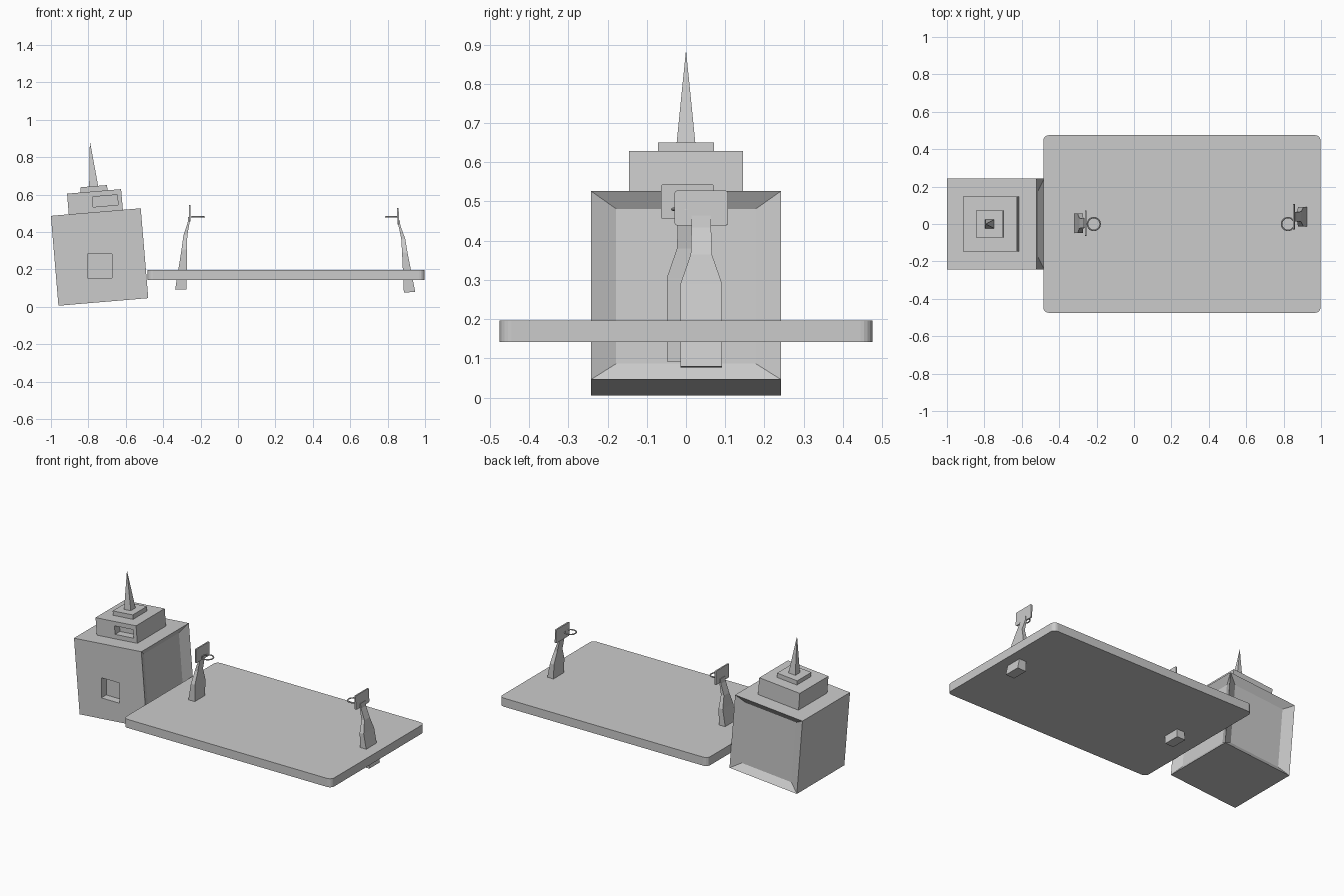
import bpy, bmesh
from math import radians, sin, cos
from mathutils import Matrix, Vector

cube = bpy.data.objects.get("Cube")
if cube:
    bpy.data.objects.remove(cube, do_unlink=True)

grey = bpy.data.materials.new("plain_grey")
grey.use_nodes = True
grey.diffuse_color = (0.6, 0.6, 0.6, 1)
grey.node_tree.nodes["Principled BSDF"].inputs["Base Color"].default_value = (0.6, 0.6, 0.6, 1)

TILT = radians(4.8)
TOWER = Matrix.Translation((-0.74, 0, 0.266)) @ Matrix.Rotation(-TILT, 4, 'Y')


def finish(name, bm, matrix=Matrix()):
    bmesh.ops.transform(bm, matrix=matrix, verts=bm.verts)
    bmesh.ops.recalc_face_normals(bm, faces=bm.faces)
    mesh = bpy.data.meshes.new(name)
    bm.to_mesh(mesh)
    bm.free()
    mesh.materials.append(grey)
    ob = bpy.data.objects.new(name, mesh)
    bpy.context.collection.objects.link(ob)
    return ob


def box(lo, hi):
    bm = bmesh.new()
    lo, hi = Vector(lo), Vector(hi)
    bmesh.ops.create_cube(bm, size=1)
    bmesh.ops.scale(bm, vec=hi - lo, verts=bm.verts)
    bmesh.ops.translate(bm, vec=(lo + hi) / 2, verts=bm.verts)
    return bm


def recess(bm, normal, centre, half_w, half_h, depth, straight=False, turn=0):
    """Sink a rectangular panel into the side facing normal."""
    normal = Vector(normal)
    face = max(bm.faces, key=lambda f: f.normal.dot(normal) + f.calc_area())
    mid = face.calc_center_median()
    side = Vector((abs(normal.y), abs(normal.x), 0))
    bmesh.ops.inset_individual(bm, faces=[face], thickness=0.01)
    for v in face.verts:
        a = half_w if (v.co - mid).dot(side) > 0 else -half_w
        b = half_h if v.co.z > mid.z else -half_h
        a, b = a * cos(turn) + b * sin(turn), b * cos(turn) - a * sin(turn)
        v.co = mid + side * (centre[0] + a) + Vector((0, 0, centre[1] + b))
        if not straight:
            v.co -= normal * depth
    if straight:
        new = bmesh.ops.extrude_discrete_faces(bm, faces=[face])["faces"][0]
        bmesh.ops.translate(bm, vec=-normal * depth, verts=new.verts)


# Leaning tower: body with two framed panels and a window
bm = box((-0.241, -0.242, -0.241), (0.241, 0.242, 0.241))
recess(bm, (1, 0, 0), (0, 0), 0.178, 0.198, 0.03)
recess(bm, (0, 1, 0), (0, 0), 0.178, 0.198, 0.03)
recess(bm, (0, -1, 0), (-0.004, -0.048), 0.065, 0.065, 0.05, True, TILT)
finish("tower_body", bm, TOWER)

# Stepped roof with a slot window, cap and spire
bm = box((-0.145, -0.146, 0.241), (0.145, 0.146, 0.352))
recess(bm, (0, -1, 0), (0.055, 0), 0.067, 0.027, 0.05, True)
finish("roof_tier", bm, TOWER)
finish("roof_cap", box((-0.072, -0.072, 0.352), (0.072, 0.072, 0.38)), TOWER)
bm = bmesh.new()
bmesh.ops.create_cone(bm, cap_ends=True, segments=4, radius1=0.034, radius2=0, depth=0.243)
finish("spire", bm, TOWER @ Matrix.Translation((0, 0, 0.5015)) @ Matrix.Rotation(radians(45), 4, 'Z'))


def round_edges(bm, axis, radius, segments):
    edges = [e for e in bm.edges
             if abs((e.verts[0].co - e.verts[1].co).normalized()[axis]) > 0.9]
    bmesh.ops.bevel(bm, geom=edges, offset=radius, segments=segments, profile=0.5,
                    affect='EDGES')


# Court slab with rounded corners
bm = box((-0.485, -0.475, 0.142), (0.998, 0.475, 0.197))
round_edges(bm, 2, 0.03, 5)
finish("court_slab", bm)


# Hoop post: lofted sections as height, outer x, inner x, half width
SECTIONS = [(0.092, -0.336, -0.275, 0.053), (0.305, -0.302, -0.273, 0.053),
            (0.38, -0.292, -0.271, 0.027), (0.45, -0.269, -0.259, 0.025),
            (0.48, -0.266, -0.259, 0.025)]


def loft(sections):
    bm = bmesh.new()
    rings = [[bm.verts.new(p) for p in ((a, -w, z), (b, -w, z), (b, w, z), (a, w, z))]
             for z, a, b, w in sections]
    for low, high in zip(rings, rings[1:]):
        for i in range(4):
            j = (i + 1) % 4
            bm.faces.new((low[i], low[j], high[j], high[i]))
    bm.faces.new(rings[0])
    bm.faces.new(rings[-1])
    return bm


def hoop(name, matrix, ring_centre):
    finish(name + "_post", loft(SECTIONS), matrix)
    bm = box((-0.263, -0.068, 0.455), (-0.254, 0.068, 0.544))
    round_edges(bm, 0, 0.006, 2)
    finish(name + "_backboard", bm, matrix)
    bpy.ops.mesh.primitive_torus_add(location=ring_centre, major_radius=0.034, minor_radius=0.004,
                                     major_segments=24, minor_segments=8)
    ring = bpy.context.object
    ring.name = name + "_ring"
    ring.data.materials.append(grey)
    bpy.ops.object.shade_smooth_by_angle()


hoop("near_hoop", Matrix.Translation((0, 0.004, 0)), (-0.215, 0, 0.48))
lean = Matrix.Rotation(radians(-2), 4, 'Y')
hoop("far_hoop", Matrix.Translation((0.615, 0.039, -0.025)) @ lean
     @ Matrix.Scale(-1, 4, (1, 0, 0)), (0.823, 0, 0.48))
